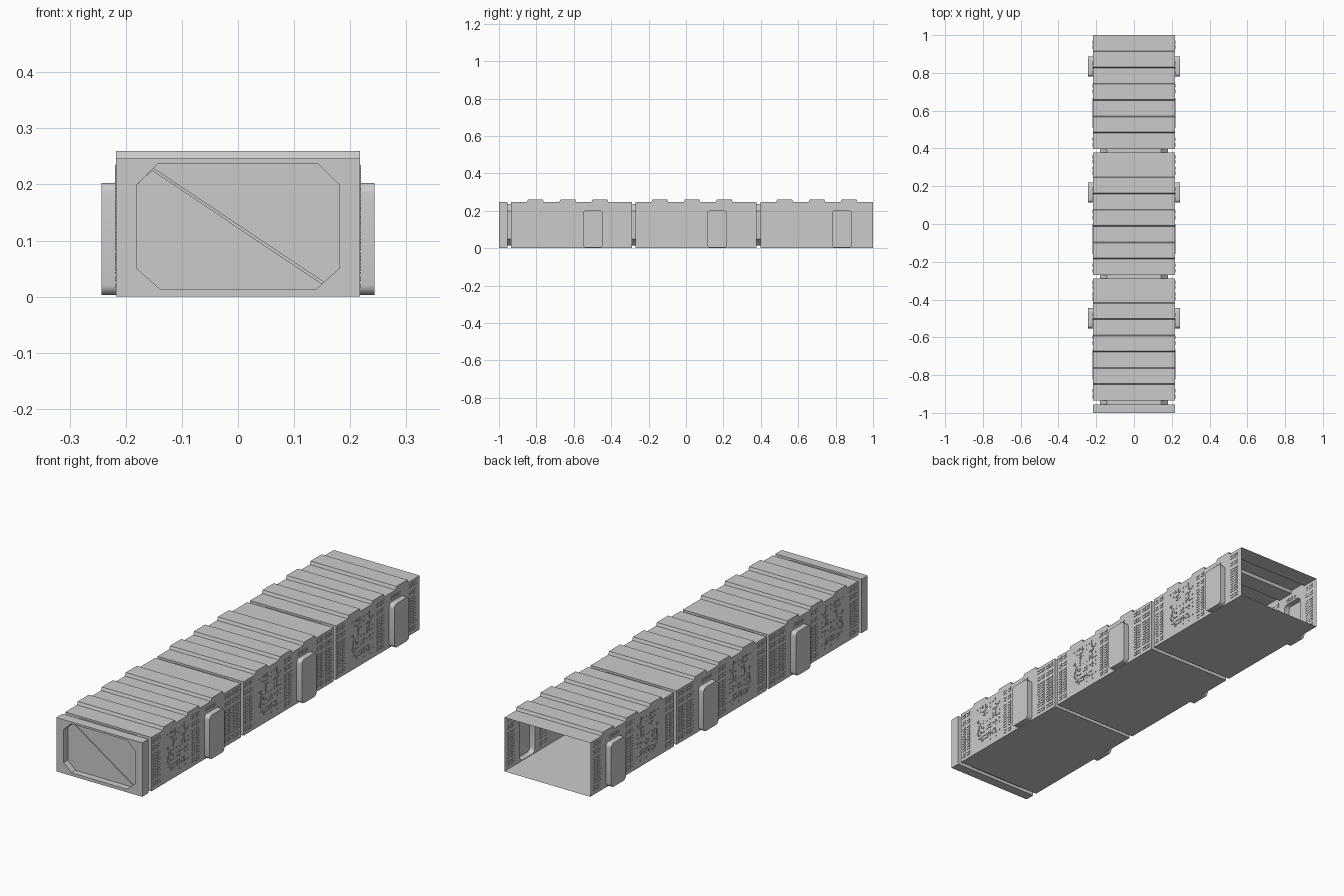
import bpy, bmesh, math, random
from mathutils import Vector

if "Cube" in bpy.data.objects:
    bpy.data.objects.remove(bpy.data.objects["Cube"])

random.seed(4)
HW, ROOF, RIB = 0.217, 0.246, 0.26
OCT = [(-0.14, 0.014), (0.14, 0.014), (0.18, 0.05), (0.18, 0.2),
       (0.142, 0.237), (-0.142, 0.237), (-0.18, 0.2), (-0.18, 0.05)]
STARTS = [-0.935, -0.27, 0.397]
ENDS = [-0.288, 0.378, 1.0]


def finish(name, bm):
    bmesh.ops.remove_doubles(bm, verts=bm.verts, dist=1e-5)
    bmesh.ops.recalc_face_normals(bm, faces=bm.faces)
    me = bpy.data.meshes.new(name)
    bm.to_mesh(me)
    bm.free()
    ob = bpy.data.objects.new(name, me)
    bpy.context.collection.objects.link(ob)
    return ob


def fill(bm, loops, normal):
    """Flat face from an outer loop and optional hole loops."""
    edges = []
    for loop in loops:
        vs = [bm.verts.new(p) for p in loop]
        edges += [bm.edges.new((vs[i - 1], vs[i])) for i in range(len(vs))]
    bmesh.ops.triangle_fill(bm, use_beauty=True, use_dissolve=False,
                            edges=edges, normal=Vector(normal))


def band(bm, a, b, skip=()):
    """Quads joining two matching loops."""
    va, vb = [bm.verts.new(p) for p in a], [bm.verts.new(p) for p in b]
    n = len(va)
    for i in range(n):
        if i not in skip:
            j = (i + 1) % n
            bm.faces.new((va[i], va[j], vb[j], vb[i]))


def box(bm, x0, x1, y0, y1, z0, z1):
    a = [(x0, y0, z0), (x0, y1, z0), (x0, y1, z1), (x0, y0, z1)]
    b = [(x1, y, z) for _, y, z in a]
    band(bm, a, b)
    for q in (a, b):
        bm.faces.new([bm.verts.new(p) for p in q])


def octagon(y):
    return [(x, y, z) for x, z in OCT]


def pad_outline(y0, y1, z0=0.003, z1=0.203, r=0.018, n=5):
    pts = []
    for cy, cz, a0 in ((y1 - r, z1 - r, 0), (y0 + r, z1 - r, 90),
                       (y0 + r, z0 + r, 180), (y1 - r, z0 + r, 270)):
        for i in range(n + 1):
            a = math.radians(a0 + 90 * i / n)
            pts.append((cy + r * math.cos(a), cz + r * math.sin(a)))
    return pts


def at_x(x, pts):
    return [(x, y, z) for y, z in pts]


def end_wall(bm, y):
    rect = [(-HW, y, 0), (HW, y, 0), (HW, y, ROOF), (-HW, y, ROOF)]
    fill(bm, [rect, octagon(y)], (0, 1, 0))


# Corridor sections: thin shells with ribbed roofs and hollow side alcoves
for k, (y0, y1) in enumerate(zip(STARTS, ENDS)):
    prof = [(y0, 0), (y1, 0), (y1, ROOF)]
    for r in (0.43, 0.258, 0.085):
        a, b = y0 + r, y0 + r + 0.09
        prof += [(b, ROOF), (b - 0.005, RIB), (a + 0.005, RIB), (a, ROOF)]
    prof.append((y0, ROOF))
    pad = pad_outline(y0 + 0.383, y0 + 0.49)
    bm = bmesh.new()
    band(bm, at_x(-HW, prof), at_x(HW, prof), skip=(1, len(prof) - 1))
    for s in (-1, 1):
        fill(bm, [at_x(s * HW, prof), at_x(s * HW, pad)], (1, 0, 0))
    end_wall(bm, y0)
    if k < 2:
        end_wall(bm, y1)
    finish(f"corridor_section_{k + 1}", bm)

    bm = bmesh.new()
    for s in (-1, 1):
        band(bm, at_x(s * HW, pad), at_x(s * 0.243, pad))
        bm.faces.new([bm.verts.new(p) for p in at_x(s * 0.243, pad)])
    alcove = finish(f"side_alcoves_{k + 1}", bm)
    bpy.context.view_layer.objects.active = alcove
    alcove.select_set(True)
    bpy.ops.object.shade_smooth_by_angle(angle=math.radians(30))
    alcove.select_set(False)

# Octagonal joints between sections
for k, (a, b) in enumerate(((-1.0, -0.935), (-0.288, -0.27), (0.378, 0.397))):
    bm = bmesh.new()
    band(bm, octagon(a), octagon(b))
    finish("door_tunnel" if k == 0 else f"joint_{k}", bm)

# Front frame
bm = bmesh.new()
ring = [(-HW, 0), (HW, 0), (HW, ROOF), (-HW, ROOF)]
band(bm, [(x, -1.0, z) for x, z in ring], [(x, -0.955, z) for x, z in ring])
end_wall(bm, -1.0)
end_wall(bm, -0.955)
finish("front_frame", bm)

# Door leaves parted by a diagonal slit, with a backing plate
p, q = Vector((-0.161, 0.2195)), Vector((0.161, 0.0315))
p, q = Vector((-0.152, 0.227)), Vector((0.152, 0.024))
d = (q - p).normalized()
nrm = Vector((-d.y, d.x)) * 0.002
upper = [q + nrm] + [Vector(c) for c in OCT[2:5]] + [Vector(OCT[5]), p + nrm]
lower = [p - nrm] + [Vector(c) for c in (OCT[6], OCT[7], OCT[0], OCT[1])] + [q - nrm]
for name, pts in (("door_leaf_upper", upper), ("door_leaf_lower", lower)):
    bm = bmesh.new()
    a = [(v.x, -0.97, v.y) for v in pts]
    b = [(v.x, -0.962, v.y) for v in pts]
    band(bm, a, b)
    bm.faces.new([bm.verts.new(v) for v in a])
    finish(name, bm)
bm = bmesh.new()
bm.faces.new([bm.verts.new(v) for v in octagon(-0.96)])
finish("door_backing", bm)

# Wall detail: slatted vents, and panels of small rivets and conduits
traces = []
for _ in range(38):
    y, z = random.uniform(0.115, 0.25), random.uniform(0.03, 0.21)
    l = random.uniform(0.01, 0.03)
    if random.random() < 0.5:
        traces.append((y, min(y + l, 0.275), z, z + 0.003))
    else:
        traces.append((y, y + 0.003, z, min(z + l, 0.225)))
for i in range(8):
    for j in range(10):
        if random.random() < 0.6:
            y, z = 0.112 + i * 0.0215, 0.028 + j * 0.0205
            traces.append((y, y + 0.005, z, z + 0.005))
vents = []
for c in (0.012, 0.042, 0.295, 0.325, 0.53, 0.555, 0.59, 0.615):
    for z0, n in ((0.016, 2), (0.046, 10), (0.18, 2), (0.215, 2)):
        for i in range(n):
            z = z0 + i * 0.0125
            vents.append((c, c + 0.02, z, z + 0.007))
for c in (0.395, 0.42, 0.445):
    vents += [(c, c + 0.018, z, z + 0.006) for z in (0.213, 0.223)]

for name, items in (("wall_vents", vents), ("wall_conduits", traces)):
    bm = bmesh.new()
    for y0, y1 in zip(STARTS, ENDS):
        for a, b, z0, z1 in items:
            if y0 + b < y1:
                for s in (-1, 1):
                    box(bm, s * 0.2155, s * 0.2195, y0 + a, y0 + b, z0, z1)
    finish(name, bm)
